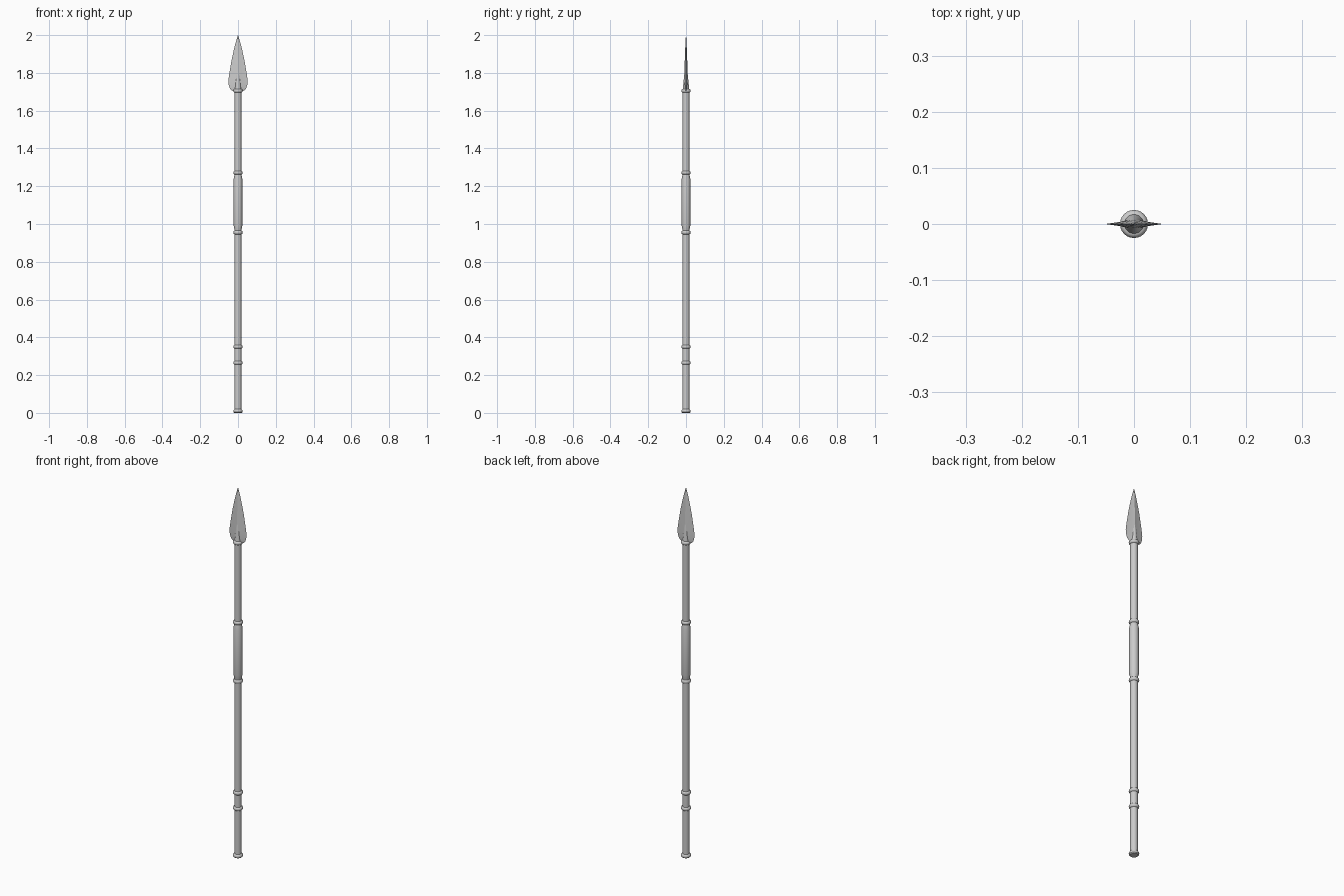
import bpy, bmesh, math

if "Cube" in bpy.data.objects:
    bpy.data.objects.remove(bpy.data.objects["Cube"])


def make_object(name, bm, angle=35):
    bmesh.ops.recalc_face_normals(bm, faces=bm.faces)
    mesh = bpy.data.meshes.new(name)
    bm.to_mesh(mesh)
    bm.free()
    ob = bpy.data.objects.new(name, mesh)
    bpy.context.collection.objects.link(ob)
    bpy.ops.object.select_all(action='DESELECT')
    ob.select_set(True)
    bpy.context.view_layer.objects.active = ob
    bpy.ops.object.shade_smooth_by_angle(angle=math.radians(angle))
    return ob


def loft(name, rings, angle=35):
    """Skin a stack of closed rings and cap both ends."""
    bm = bmesh.new()
    rows = [[bm.verts.new(p) for p in ring] for ring in rings]
    n = len(rows[0])
    for a, b in zip(rows, rows[1:]):
        for i in range(n):
            j = (i + 1) % n
            bm.faces.new((a[i], a[j], b[j], b[i]))
    bm.faces.new(rows[0][::-1])
    bm.faces.new(rows[-1])
    return make_object(name, bm, angle)


def lathe(name, profile, sides=24):
    rings = [[(r * math.cos(math.tau * i / sides), r * math.sin(math.tau * i / sides), z)
              for i in range(sides)] for r, z in profile]
    return loft(name, rings)


def collar(name, z, radius=0.025, half=0.010):
    # rounded band around the shaft
    steps = [math.pi * k / 8 - math.pi / 2 for k in range(9)]
    return lathe(name, [(0.0165 + (radius - 0.0165) * math.cos(a), z + half * math.sin(a))
                        for a in steps])


# Shaft
lathe("shaft", [(0.0183, 0.004), (0.0183, 1.71)])

# Thicker hand grip with tapered ends
lathe("grip", [(0.018, 0.965), (0.0195, 0.975), (0.0228, 0.99),
               (0.0228, 1.24), (0.0195, 1.255), (0.018, 1.265)])

# Collars along the shaft
for name, z in (("lower_collar", 0.265), ("upper_butt_collar", 0.35),
                ("grip_collar_bottom", 0.955), ("grip_collar_top", 1.272),
                ("blade_collar", 1.705)):
    collar(name, z)

# Butt cap
lathe("butt_cap", [(0.020, 0.0), (0.024, 0.004), (0.025, 0.010), (0.023, 0.016), (0.018, 0.02)])

# Leaf-shaped blade: z, half width, half thickness at the ridge
outline = [(1.700, 0.018, 0.010), (1.708, 0.034, 0.010), (1.718, 0.043, 0.010),
           (1.735, 0.049, 0.010), (1.757, 0.051, 0.0095), (1.78, 0.0485, 0.009),
           (1.82, 0.042, 0.008), (1.87, 0.0335, 0.0065), (1.92, 0.0225, 0.0045),
           (1.96, 0.0125, 0.003), (1.985, 0.005, 0.0015), (2.0, 0.0004, 0.0003)]
section = [(1, 0), (0.5, 0.38), (0, 1), (-0.5, 0.38), (-1, 0), (-0.5, -0.38), (0, -1), (0.5, -0.38)]
loft("blade", [[(w * x, t * y, z) for x, y in section] for z, w, t in outline], 25)

# Tapered socket fading into the blade
lathe("blade_socket", [(0.0185, 1.70), (0.0165, 1.72), (0.0125, 1.76), (0.0085, 1.80), (0.004, 1.835)])
